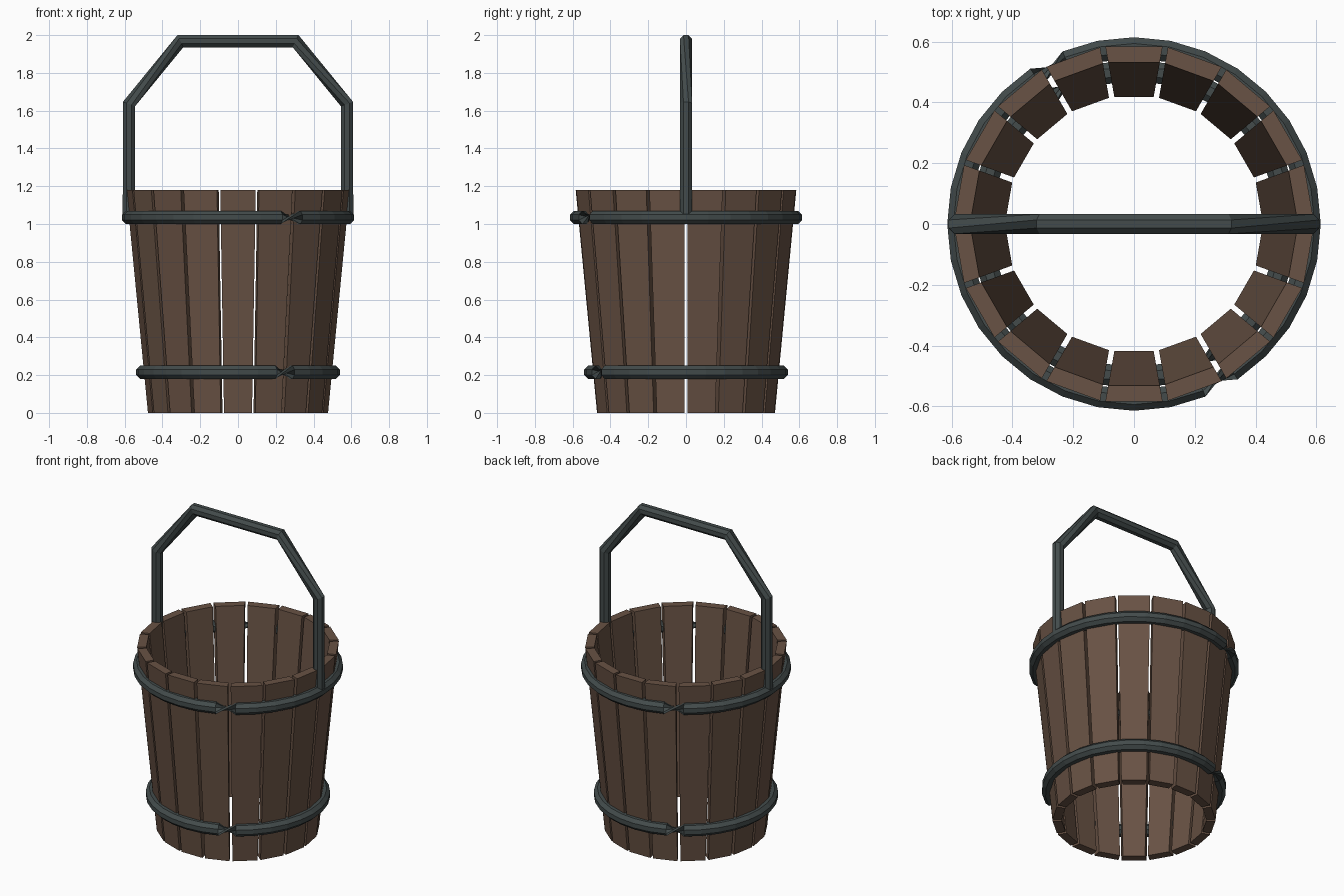
import bpy, math
from math import sin, cos, tan, radians, pi
from mathutils import Vector

if "Cube" in bpy.data.objects:
    bpy.data.objects.remove(bpy.data.objects["Cube"])


def material(name, rgb):
    m = bpy.data.materials.new(name)
    m.diffuse_color = (*rgb, 1)
    m.use_nodes = True
    m.node_tree.nodes["Principled BSDF"].inputs["Base Color"].default_value = m.diffuse_color
    return m


WOOD = material("brown wood", (0.140, 0.085, 0.058))
IRON = material("dark iron", (0.056, 0.071, 0.071))
SIDES = 8


def add_mesh(name, verts, faces, mat):
    me = bpy.data.meshes.new(name)
    me.from_pydata(verts, [], faces)
    me.materials.append(mat)
    me.update()
    ob = bpy.data.objects.new(name, me)
    bpy.context.collection.objects.link(ob)
    return ob


def tube_faces(rings, closed, shift):
    """Quads between successive octagon rings; shift(i) twists segment i."""
    faces = []
    for i in range(rings if closed else rings - 1):
        a, b, s = i * SIDES, (i + 1) % rings * SIDES, shift(i)
        for k in range(SIDES):
            n = (k + 1) % SIDES
            faces.append((a + k, a + n, b + (n + s) % SIDES, b + (k + s) % SIDES))
    return faces


# Tapered staves, with a narrow gap between neighbours
STAVES, HEIGHT, THICK, GAP = 18, 1.18, 0.053, 0.009


def stave(index):
    ang = 2 * pi * index / STAVES + pi / 2
    out, side = Vector((cos(ang), sin(ang), 0)), Vector((-sin(ang), cos(ang), 0))
    verts = []
    for z, r in ((0, 0.471), (HEIGHT, 0.584)):
        for rad, sgn in ((r, -1), (r, 1), (r - THICK, 1), (r - THICK, -1)):
            half = rad * tan(pi / STAVES) - GAP
            verts.append(out * rad + side * half * sgn + Vector((0, 0, z)))
    faces = [(3, 2, 1, 0), (4, 5, 6, 7)]
    faces += [(k, (k + 1) % 4, (k + 1) % 4 + 4, k + 4) for k in range(4)]
    add_mesh(f"stave_{index + 1}", verts, faces, WOOD)


for i in range(STAVES):
    stave(i)

# Iron hoops, each with two twisted segments opposite one another
SEGMENTS = 32


def hoop(name, z, radius, tube=0.038):
    verts = []
    for i in range(SEGMENTS):
        a = 2 * pi * i / SEGMENTS
        for k in range(SIDES):
            t = 2 * pi * (k + 0.5) / SIDES
            r = radius + tube * cos(t)
            verts.append((r * cos(a), r * sin(a), z + tube * sin(t)))
    twisted = {SEGMENTS // 3, SEGMENTS // 3 + SEGMENTS // 2}
    faces = tube_faces(SEGMENTS, True, lambda i: 3 if i in twisted else 0)
    add_mesh(name, verts, [f[::-1] for f in faces], IRON)


hoop("upper_hoop", 1.035, 0.579)
hoop("lower_hoop", 0.215, 0.504)

# Angular carrying handle: octagonal bar mitred at each bend
path = [Vector(p) for p in ((-0.578, 0, 1.045), (-0.577, 0, 1.635), (-0.305, 0, 1.968),
                            (0.305, 0, 1.968), (0.577, 0, 1.635), (0.578, 0, 1.045))]
verts = []
for i, p in enumerate(path):
    d_in = (p - path[max(i - 1, 0)]).normalized()
    d_out = (path[min(i + 1, len(path) - 1)] - p).normalized()
    tangent = (d_in + d_out).normalized()
    normal = Vector((-tangent.z, 0, tangent.x))
    stretch = 1 / max(tangent.dot(d_out), tangent.dot(d_in))
    for k in range(SIDES):
        t = 2 * pi * (k + 0.5) / SIDES
        verts.append(p + 0.035 * (normal * cos(t) * stretch + Vector((0, sin(t), 0))))
faces = tube_faces(len(path), False, lambda i: 1 if i in (1, 3) else 0)
last = (len(path) - 1) * SIDES
faces += [tuple(range(SIDES))[::-1], tuple(range(last, last + SIDES))]
handle = add_mesh("handle", verts, [f[::-1] for f in faces], IRON)
